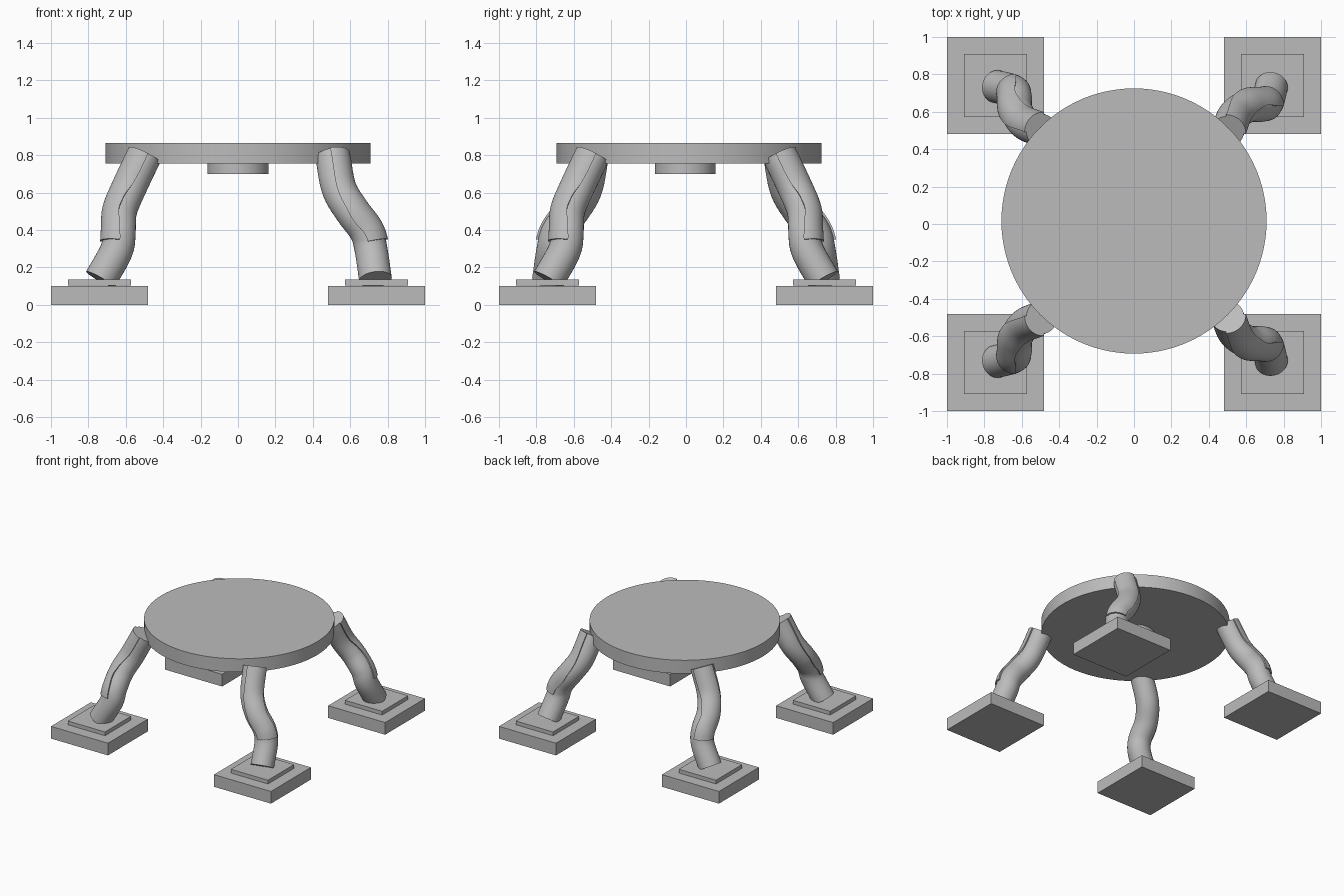
import bpy, bmesh, math
from mathutils import Vector

cube = bpy.data.objects.get("Cube")
if cube:
    bpy.data.objects.remove(cube, do_unlink=True)

grey = bpy.data.materials.new("plain grey")
grey.use_nodes = True
grey.diffuse_color = (0.5, 0.5, 0.5, 1)
grey.node_tree.nodes["Principled BSDF"].inputs["Base Color"].default_value = (0.5, 0.5, 0.5, 1)


def finish(name, bm, smooth=False):
    bmesh.ops.recalc_face_normals(bm, faces=bm.faces)
    mesh = bpy.data.meshes.new(name)
    bm.to_mesh(mesh)
    bm.free()
    mesh.materials.append(grey)
    obj = bpy.data.objects.new(name, mesh)
    bpy.context.collection.objects.link(obj)
    if smooth:
        bpy.ops.object.select_all(action='DESELECT')
        obj.select_set(True)
        bpy.context.view_layer.objects.active = obj
        bpy.ops.object.shade_smooth_by_angle(angle=math.radians(35))
    return obj


def disc(name, radius, y, low, high):
    bm = bmesh.new()
    bmesh.ops.create_cone(bm, cap_ends=True, segments=96, radius1=radius,
                          radius2=radius, depth=high - low)
    bmesh.ops.translate(bm, verts=bm.verts, vec=(0, y, (low + high) / 2))
    finish(name, bm, True)


def slab(name, x, y, half, low, high):
    bm = bmesh.new()
    bmesh.ops.create_cube(bm, size=1)
    bmesh.ops.scale(bm, verts=bm.verts, vec=(2 * half, 2 * half, high - low))
    bmesh.ops.translate(bm, verts=bm.verts, vec=(x, y, (low + high) / 2))
    finish(name, bm)


def smooth_path(points, steps=8):
    """Catmull-Rom curve through the points."""
    p = [Vector(q) for q in points]
    p = [2 * p[0] - p[1]] + p + [2 * p[-1] - p[-2]]
    path = []
    for a, b, c, d in zip(p, p[1:], p[2:], p[3:]):
        for i in range(steps):
            t = i / steps
            path.append(0.5 * (2 * b + (c - a) * t + (2 * a - 5 * b + 4 * c - d) * t ** 2
                               + (3 * b - a - 3 * c + d) * t ** 3))
    return path + [p[-2]]


def sweep(name, path, section, place):
    """Sweep a closed (angle, radius) section; angle zero faces outwards."""
    bm = bmesh.new()
    rings = []
    for i, centre in enumerate(path):
        tangent = (path[min(i + 1, len(path) - 1)] - path[max(i - 1, 0)]).normalized()
        out = Vector((1, 1, 0))
        out = (out - tangent * out.dot(tangent)).normalized()
        side = tangent.cross(out)
        rings.append([bm.verts.new(place(centre + r * (math.cos(a) * out + math.sin(a) * side)))
                      for a, r in section])
    n = len(section)
    for low, high in zip(rings, rings[1:]):
        for j in range(n):
            bm.faces.new((low[j], low[(j + 1) % n], high[(j + 1) % n], high[j]))
    bm.faces.new(rings[0])
    bm.faces.new(rings[-1])
    finish(name, bm, True)


# Round top and the small hub below it
disc("table_top", 0.709, 0.016, 0.755, 0.865)
disc("under_hub", 0.163, -0.004, 0.70, 0.755)

# Wavy leg centre line, from the top down to the foot
leg_path = smooth_path([(0.50, 0.495, 0.80), (0.535, 0.58, 0.62), (0.605, 0.628, 0.50),
                        (0.685, 0.635, 0.39), (0.712, 0.65, 0.29), (0.735, 0.735, 0.135)])
cover_path = [p for p in leg_path if p.z > 0.33]

tube = [(math.tau * i / 32, 0.088) for i in range(32)]
arc = [math.radians(-50 + 100 * i / 12) for i in range(13)]
cover = [(a, 0.099) for a in arc] + [(a, 0.084) for a in reversed(arc)]

# Right and left pairs bend in swapped directions, front and back are mirrored
corners = {
    "back_left": lambda v: Vector((v.x, v.y, v.z)),
    "front_left": lambda v: Vector((v.x, -v.y, v.z)),
    "back_right": lambda v: Vector((-v.y, v.x, v.z)),
    "front_right": lambda v: Vector((-v.y, -v.x, v.z)),
}
for corner, place in corners.items():
    sweep(corner + "_leg", leg_path, tube, place)
    sweep(corner + "_leg_cover", cover_path, cover, place)
    foot = place(Vector((0.741, 0.741, 0)))
    slab(corner + "_foot_base", foot.x, foot.y, 0.259, 0, 0.10)
    slab(corner + "_foot_plate", foot.x, foot.y, 0.169, 0.103, 0.134)
